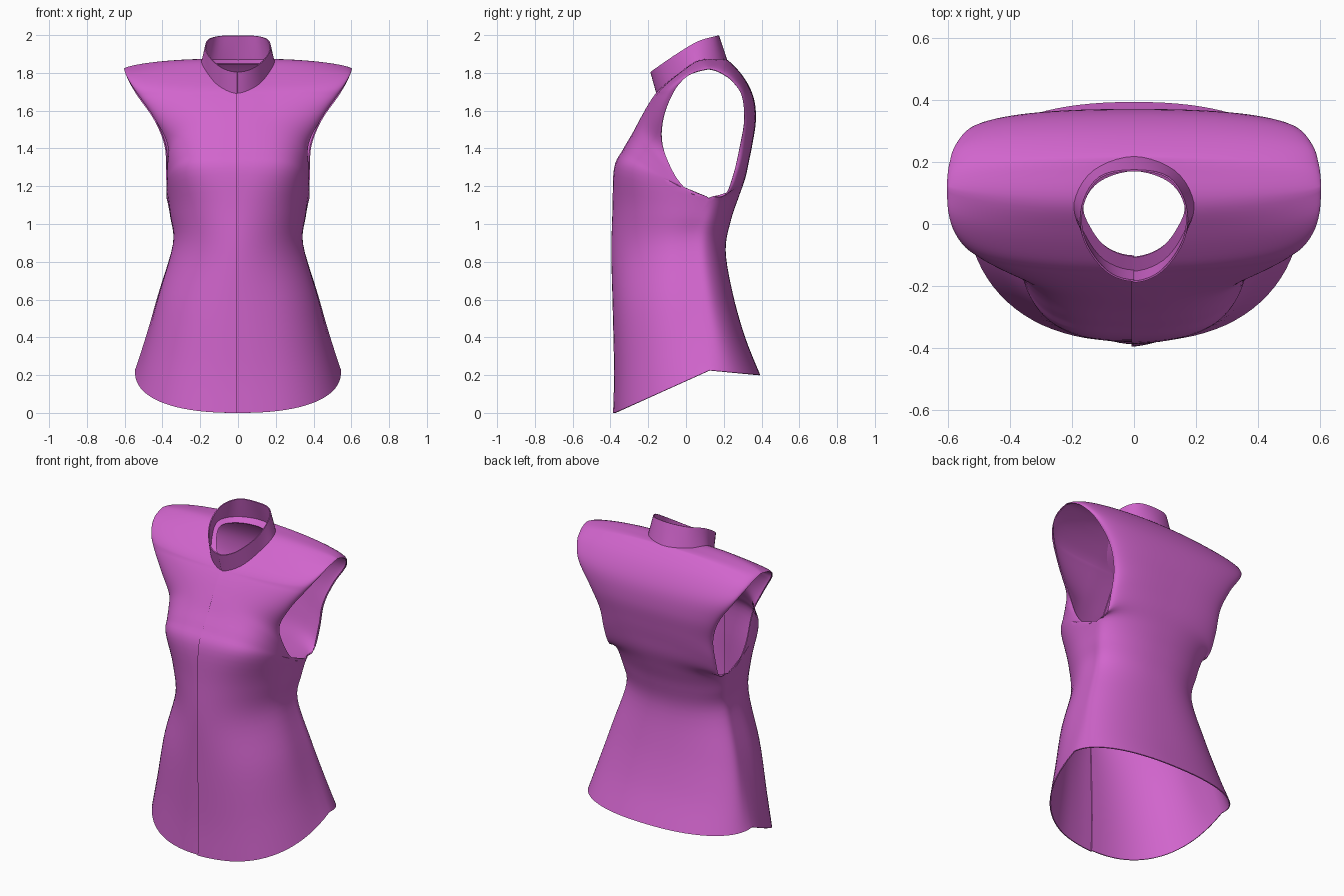
import bpy
import bmesh
from math import sin, cos, pi
from mathutils import Vector

if "Cube" in bpy.data.objects:
    bpy.data.objects.remove(bpy.data.objects["Cube"])

STEPS = 5        # subdivisions between neighbouring control rows
COLUMNS = 22     # divisions from the centre line to the outer edge
SIDE_ROWS = 5    # rows below the armhole, where front and back share a seam
OVERLAP = 0.008  # how far the wearer's left front laps over the right

# Each row runs from the centre line or neck to the side seam or armhole:
# inner x, y, z, outer x, y, z, roundness of the sweep between them
front_rows = [
    (0, -.375, 0, .543, .125, .225, .84),
    (0, -.37, .22, .495, .10, .40, .84),
    (0, -.377, .55, .433, .06, .63, .90),
    (0, -.384, .85, .355, .035, .90, 1.05),
    (0, -.378, 1.08, .365, .07, 1.04, .92),
    (0, -.37, 1.295, .375, .12, 1.137, .62),
    (0, -.325, 1.39, .374, .03, 1.16, .61),
    (0, -.275, 1.475, .372, -.06, 1.26, .67),
    (0, -.235, 1.55, .37, -.125, 1.42, .78),
    (0, -.19, 1.63, .44, -.12, 1.56, .85),
    (0, -.15, 1.69, .53, -.07, 1.69, .9),
    (.10, -.115, 1.73, .575, -.02, 1.76, 1),
    (.165, -.025, 1.805, .595, .04, 1.80, 1.1),
    (.19, .07, 1.864, .60, .12, 1.82, 1.2),
]
back_rows = [
    (0, .39, .20, .543, .125, .225, .88),
    (0, .31, .40, .495, .10, .40, .88),
    (0, .245, .63, .433, .06, .63, .88),
    (0, .207, .86, .355, .035, .90, .88),
    (0, .235, 1.02, .365, .07, 1.04, .90),
    (0, .275, 1.14, .375, .12, 1.137, .90),
    (0, .31, 1.24, .374, .205, 1.152, .85),
    (0, .33, 1.33, .378, .25, 1.26, .76),
    (0, .35, 1.43, .385, .285, 1.41, .76),
    (0, .367, 1.55, .44, .308, 1.55, .82),
    (0, .355, 1.67, .53, .295, 1.68, .88),
    (0, .30, 1.78, .575, .245, 1.755, .95),
    (0, .215, 1.868, .59, .20, 1.79, 1.1),
    (.13, .17, 1.87, .597, .16, 1.81, 1.15),
    (.19, .07, 1.864, .60, .12, 1.82, 1.2),
]
# Neck edge and upper edge of the collar, from front to back
neck_points = [r[:3] for r in front_rows[-4:]] + [r[:3] for r in back_rows[-2:-4:-1]]
collar_top = [
    (0, -.182, 1.805), (.09, -.15, 1.83), (.16, -.05, 1.90),
    (.165, .06, 1.965), (.11, .15, 1.993), (0, .172, 1.997),
]


def smooth_rows(rows, mirrored=False):
    """Interpolate control rows with a spline, mirrored in x at its ends or not."""
    if mirrored:
        ends = [(-x, y, z) for x, y, z in (rows[1], rows[-2])]
    else:
        ends = [rows[0], rows[-1]]
    padded = [ends[0], *rows, ends[1]]
    result = []
    for quad in zip(padded, padded[1:], padded[2:], padded[3:]):
        for step in range(STEPS):
            t = step / STEPS
            result.append([
                (2*b + (c - a)*t + (2*a - 5*b + 4*c - d)*t**2 + (3*b - a - 3*c + d)*t**3) / 2
                for a, b, c, d in zip(*quad)])
    result.append(list(rows[-1]))
    return result


def panel(rows, neck):
    """Sweep every row outwards as a rounded quarter arc, ending at the neck edge."""
    lines = smooth_rows(rows)
    for line, point in zip(lines[-len(neck):], neck):
        line[:3] = point
    grid = []
    for j, (xs, ys, zs, xo, yo, zo, e) in enumerate(lines):
        v = j / STEPS
        groove = .016 * sin(pi * v / SIDE_ROWS) if v < SIDE_ROWS else 0
        xs = max(xs, 0)
        strip = []
        for i in range(COLUMNS + 1):
            angle = pi / 2 * i / COLUMNS
            s, c = sin(angle) ** e, max(cos(angle), 0) ** e
            x = xs + (xo - xs) * s - groove * sin(angle) ** 40
            strip.append(Vector((x, yo + (ys - yo) * c, zo + (zs - zo) * c)))
        grid.append(strip)
    return grid


def add_grid(bm, grid, side, lap=0, flip=False):
    """Add a grid of quads on one side, lapping over the centre front if asked."""
    verts = []
    for line in grid:
        row = []
        for p in line:
            shift = lap * max(0, 1 - p.x / .15) if p.y < 0 else 0
            row.append(bm.verts.new((p.x * side - shift, p.y - shift, p.z)))
        verts.append(row)
    for lower, upper in zip(verts, verts[1:]):
        for i in range(len(lower) - 1):
            face = [lower[i], lower[i + 1], upper[i + 1], upper[i]]
            bm.faces.new(face[::-1] if flip != (side < 0) else face)


def finish(bm, name, material):
    """Weld the seams, give the cloth thickness and shade it."""
    bmesh.ops.remove_doubles(bm, verts=bm.verts, dist=.0008)
    mesh = bpy.data.meshes.new(name)
    bm.to_mesh(mesh)
    bm.free()
    obj = bpy.data.objects.new(name, mesh)
    bpy.context.collection.objects.link(obj)
    mesh.materials.append(material)
    bpy.ops.object.select_all(action='DESELECT')
    obj.select_set(True)
    bpy.context.view_layer.objects.active = obj
    cloth = obj.modifiers.new("cloth thickness", 'SOLIDIFY')
    cloth.thickness = .006
    cloth.offset = 0
    bpy.ops.object.modifier_apply(modifier=cloth.name)
    bpy.ops.object.shade_smooth_by_angle(angle=pi / 4)


# Cloth colour
orchid = bpy.data.materials.new("orchid cloth")
orchid.use_nodes = True
orchid.diffuse_color = (.64, .13, .61, 1)
orchid.node_tree.nodes["Principled BSDF"].inputs["Base Color"].default_value = (.64, .13, .61, 1)

# Body: front and back panels joined at the side seams and shoulders
neck = [Vector(p) for p in smooth_rows(neck_points, mirrored=True)]
shoulder = 3 * STEPS
front = panel(front_rows, neck[:shoulder + 1])
back = panel(back_rows, neck[:shoulder - 1:-1])
for f, b in zip(front[:SIDE_ROWS * STEPS + 1], back):
    seam = (f[-1] + b[-1]) / 2
    f[-1], b[-1] = seam, seam.copy()
body = bmesh.new()
for side in (1, -1):
    add_grid(body, front, side, lap=OVERLAP if side > 0 else 0)
    add_grid(body, back, side, flip=True)
finish(body, "shirt_body", orchid)

# Stand collar: rises from the neck edges of both panels
top = [Vector(p) for p in smooth_rows(collar_top, mirrored=True)]
collar_grid = [[b.lerp(t, k / 4) for b, t in zip(neck, top)] for k in range(5)]
# Neck facing: a narrow band turned inwards from the neck edge
centre = Vector((0, .04, 1.79))
inner = [centre + (p - centre) * Vector((.86, .75, .72)) for p in neck]
facing_grid = [inner, neck]
for name, grid in (("stand_collar", collar_grid), ("neck_facing", facing_grid)):
    band = bmesh.new()
    for side in (1, -1):
        add_grid(band, grid, side, lap=OVERLAP / 2 if side > 0 else 0)
    finish(band, name, orchid)
